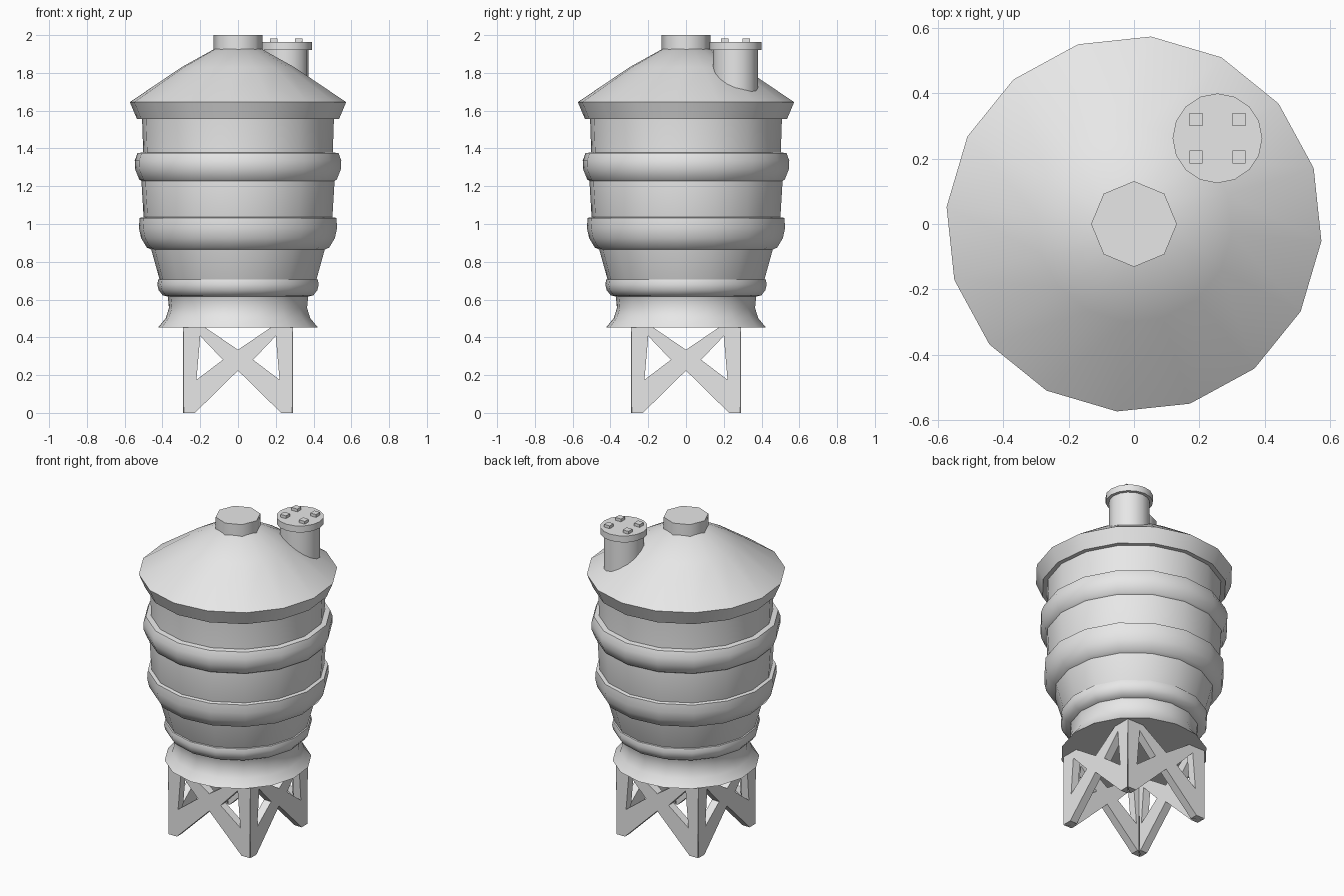
import bpy, bmesh
from math import cos, sin, pi, radians
from mathutils import Matrix

if "Cube" in bpy.data.objects:
    bpy.data.objects.remove(bpy.data.objects["Cube"])

GREY = (0.8, 0.8, 0.8, 1.0)
grey = bpy.data.materials.new("light_grey")
grey.use_nodes = True
grey.diffuse_color = GREY
grey.node_tree.nodes["Principled BSDF"].inputs["Base Color"].default_value = GREY


def finish(name, bm, smooth=None, solid=True):
    """Turn a bmesh into a named object, optionally smooth by angle."""
    if solid:
        bmesh.ops.recalc_face_normals(bm, faces=bm.faces)
    mesh = bpy.data.meshes.new(name)
    bm.to_mesh(mesh)
    bm.free()
    mesh.materials.append(grey)
    obj = bpy.data.objects.new(name, mesh)
    bpy.context.collection.objects.link(obj)
    if smooth:
        bpy.ops.object.select_all(action="DESELECT")
        obj.select_set(True)
        bpy.context.view_layer.objects.active = obj
        bpy.ops.object.shade_smooth_by_angle(angle=radians(smooth))
    return obj


def lathe(name, profile, sides=16, turn=-5.2, centre=(0, 0), caps=True, smooth=40):
    """Revolve (radius, height) points, listed from bottom to top."""
    bm = bmesh.new()
    rings = []
    for r, z in profile:
        angles = [radians(turn) + 2 * pi * i / sides for i in range(sides)]
        rings.append([bm.verts.new((centre[0] + r * cos(a), centre[1] + r * sin(a), z))
                      for a in angles])
    for low, high in zip(rings, rings[1:]):
        for i in range(sides):
            j = (i + 1) % sides
            bm.faces.new((low[i], low[j], high[j], high[i]))
    if caps:
        bm.faces.new(rings[0][::-1])
        bm.faces.new(rings[-1])
    return finish(name, bm, smooth, solid=caps)


# Tank wall with flared skirt
lathe("tank_body", [(0.425, 0.452), (0.385, 0.50), (0.367, 0.555), (0.373, 0.615),
                    (0.418, 0.71), (0.46, 0.86), (0.502, 1.037), (0.513, 1.222),
                    (0.504, 1.38), (0.51, 1.56)])

# Bulging hoops around the tank
lathe("lower_hoop", [(0.365, 0.614), (0.40, 0.622), (0.422, 0.65), (0.429, 0.68),
                     (0.424, 0.705), (0.40, 0.712)], caps=False)
lathe("middle_hoop", [(0.45, 0.86), (0.485, 0.875), (0.515, 0.925), (0.527, 0.98),
                      (0.523, 1.032), (0.49, 1.038)], caps=False)
lathe("upper_hoop", [(0.505, 1.223), (0.525, 1.235), (0.547, 1.29), (0.549, 1.335),
                     (0.535, 1.375), (0.49, 1.381)], caps=False)

# Conical roof with slanted rim, and its octagonal cap
lathe("roof", [(0.537, 1.555), (0.575, 1.645), (0.30, 1.83), (0.125, 1.927)])
lathe("roof_cap", [(0.131, 1.91), (0.131, 2.0)], sides=8, turn=0, smooth=50)

# Hatch pipe, flange and bolts
HATCH = (0.255, 0.262)
lathe("hatch_pipe", [(0.118, 1.66), (0.118, 1.93)], turn=0, centre=HATCH)
lathe("hatch_flange", [(0.137, 1.922), (0.137, 1.963)], turn=0, centre=HATCH)
for sx in (-1, 1):
    for sy in (-1, 1):
        bolt = bmesh.new()
        place = Matrix.Translation((HATCH[0] + sx * 0.066, HATCH[1] + sy * 0.057, 1.97))
        bmesh.ops.create_cube(bolt, size=0.04, matrix=place @ Matrix.Diagonal((1, 1, 0.55, 1)))
        finish("hatch_bolt", bolt)

# Cross-braced stand: one half panel, mirrored and repeated on four sides
HALF, DEPTH = 0.29, 0.05
POST = [(0.287, 0), (0.22, 0.175), (0.20, 0.407), (0.175, 0.453), (HALF, 0.453)]
LOWER_BRACE = [(0.287, 0), (0.228, 0), (0, 0.224), (0, 0.281), (0.08, 0.281), (0.22, 0.175)]
UPPER_BRACE = [(0.20, 0.407), (0.08, 0.281), (0, 0.281), (0, 0.334), (0.175, 0.453)]


def stand_panel(name, turn):
    bm = bmesh.new()
    for side in (-1, 1):
        for part in (POST, LOWER_BRACE, UPPER_BRACE):
            bm.faces.new([bm.verts.new((side * x, -HALF, z)) for x, z in part])
    bmesh.ops.remove_doubles(bm, verts=bm.verts, dist=0.0005)
    bmesh.ops.recalc_face_normals(bm, faces=bm.faces)
    front = list(bm.faces)
    back = bmesh.ops.extrude_face_region(bm, geom=front, use_keep_orig=True)["geom"]
    for v in (g for g in back if isinstance(g, bmesh.types.BMVert)):
        v.co.y += DEPTH
        if abs(v.co.x) > 0.28:  # mitred corner
            v.co.x *= (HALF - DEPTH) / HALF
    bmesh.ops.rotate(bm, verts=bm.verts, matrix=Matrix.Rotation(turn, 3, "Z"))
    finish(name, bm)


for i, where in enumerate(("front", "left", "back", "right")):
    stand_panel("stand_panel_" + where, i * pi / 2)
